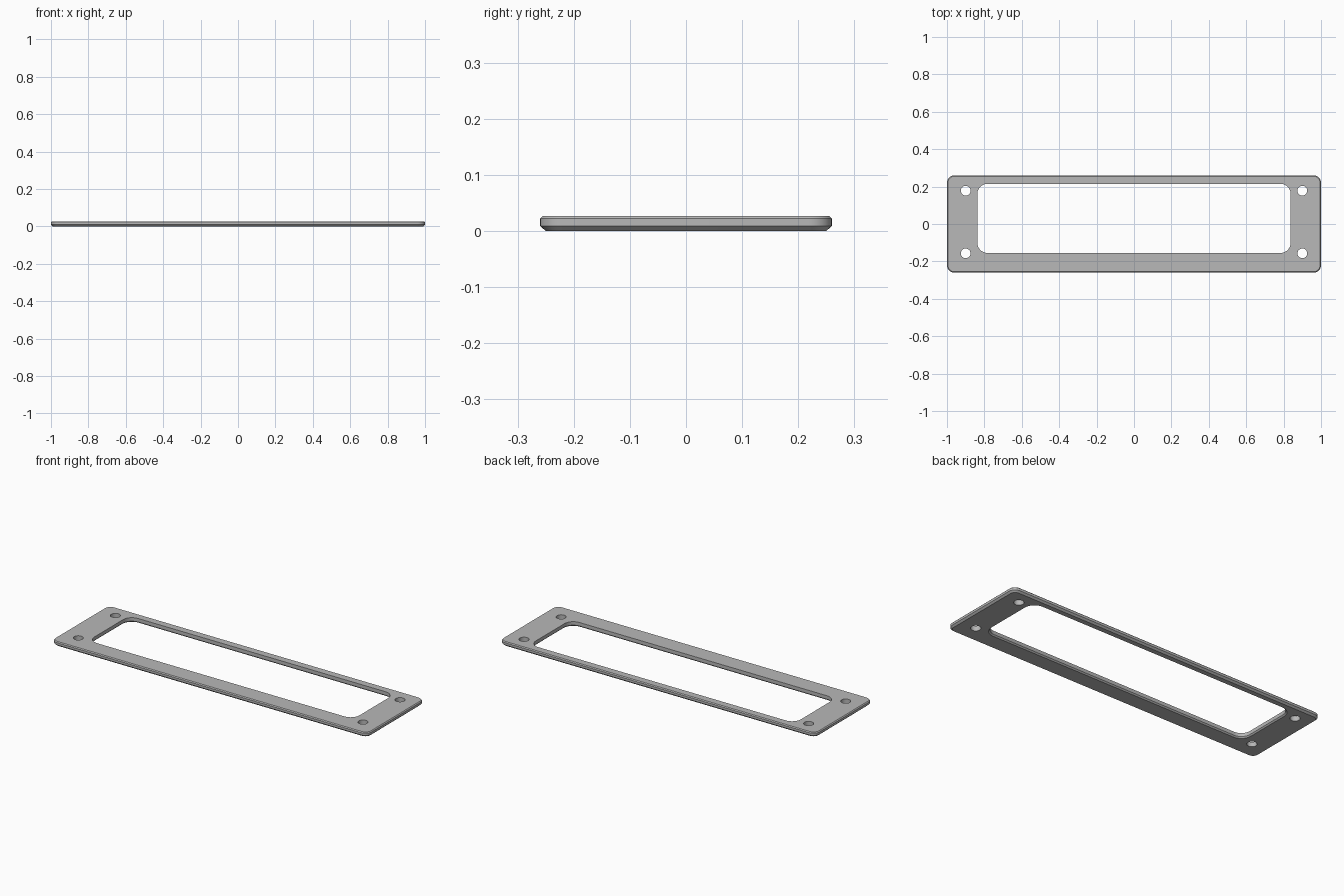
import bpy, bmesh, math

if "Cube" in bpy.data.objects:
    bpy.data.objects.remove(bpy.data.objects["Cube"], do_unlink=True)

HEIGHT = 0.027


def rounded_rect(cx, cy, hx, hy, r, steps=8):
    """Points of a rounded rectangle; a circle when hx == hy == r."""
    pts = []
    corners = ((1, 1), (-1, 1), (-1, -1), (1, -1))
    for q, (sx, sy) in enumerate(corners):
        for i in range(steps + 1):
            a = (q + i / steps) * math.pi / 2
            p = (cx + sx * (hx - r) + r * math.cos(a),
                 cy + sy * (hy - r) + r * math.sin(a))
            if not pts or math.dist(p, pts[-1]) > 1e-5:
                pts.append(p)
    if math.dist(pts[0], pts[-1]) < 1e-5:
        pts.pop()
    return pts


def wall(bm, shape, profile):
    """Loft an outline through (offset, z) steps; return bottom and top edges."""
    cx, cy, hx, hy, r = shape
    rings = [[bm.verts.new((x, y, z)) for x, y in
              rounded_rect(cx, cy, hx + d, hy + d, r + d)] for d, z in profile]
    n = len(rings[0])
    for low, high in zip(rings, rings[1:]):
        for i in range(n):
            j = (i + 1) % n
            bm.faces.new((low[i], low[j], high[j], high[i]))
    return [[bm.edges.get((ring[i], ring[(i + 1) % n])) for i in range(n)]
            for ring in (rings[0], rings[-1])]


bm = bmesh.new()

# Outer rim, with a larger chamfer below and a small one above
loops = [wall(bm, (0, 0, 1.0, 0.26, 0.04),
              [(-0.01, 0), (0, 0.009), (0, 0.022), (-0.005, HEIGHT)])]

# Window opening, set towards the back, chamfered underneath
loops.append(wall(bm, (0, 0.03, 0.838, 0.185, 0.055),
                  [(0.007, 0), (0, 0.007), (0, HEIGHT)]))

# Four screw holes
for x in (-0.9, 0.9):
    for y in (-0.157, 0.178):
        loops.append(wall(bm, (x, y, 0.026, 0.026, 0.026), [(0, 0), (0, HEIGHT)]))

# Flat bottom and top faces around the openings
for side in (0, 1):
    edges = [e for loop in loops for e in loop[side]]
    bmesh.ops.triangle_fill(bm, edges=edges, use_beauty=True,
                            normal=(0, 0, 1 if side else -1))
bmesh.ops.recalc_face_normals(bm, faces=bm.faces[:])
bmesh.ops.dissolve_limit(bm, angle_limit=0.001, verts=[],
                         edges=[e for e in bm.edges if e.is_manifold])

mesh = bpy.data.meshes.new("frame_plate")
bm.to_mesh(mesh)
bm.free()
plate = bpy.data.objects.new("frame_plate", mesh)
bpy.context.collection.objects.link(plate)

# Plain grey finish
grey = bpy.data.materials.new("plain_grey")
grey.use_nodes = True
colour = (0.48, 0.48, 0.48, 1)
grey.diffuse_color = colour
grey.node_tree.nodes["Principled BSDF"].inputs["Base Color"].default_value = colour
mesh.materials.append(grey)

# Smooth corners, sharp chamfer edges
bpy.ops.object.select_all(action="DESELECT")
plate.select_set(True)
bpy.context.view_layer.objects.active = plate
bpy.ops.object.shade_smooth_by_angle(angle=math.radians(25))
